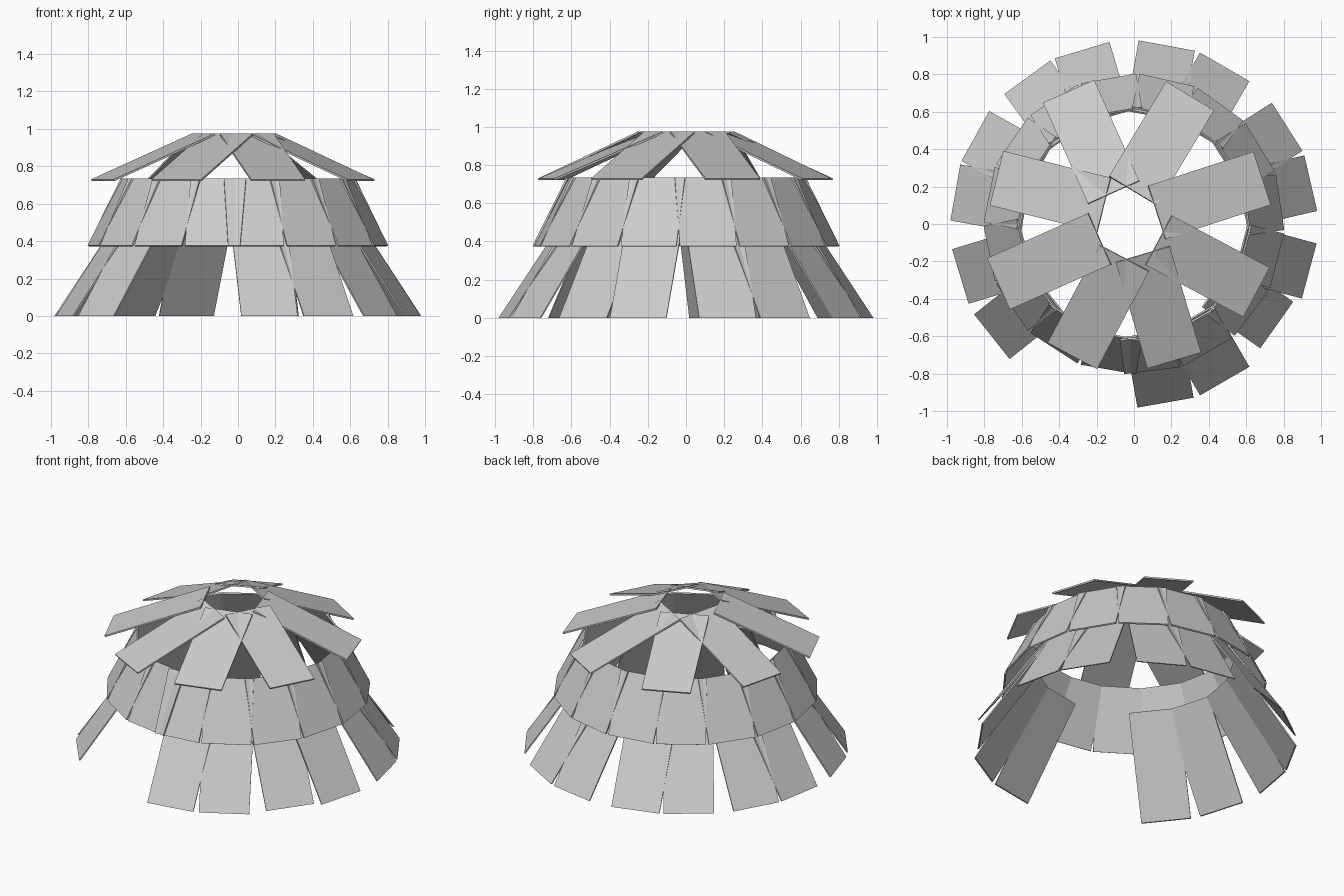
import bpy
from math import cos, sin, radians
from mathutils import Vector

if "Cube" in bpy.data.objects:
    bpy.data.objects.remove(bpy.data.objects["Cube"])

T = 0.01  # plank thickness


def plank(name, low, ang, run, z0, z1, width):
    """Thin board rising from the low edge midpoint inwards, against plan angle ang."""
    a = radians(ang)
    out = Vector((cos(a), sin(a), 0))
    side = Vector((-sin(a), cos(a), 0)) * width / 2
    p0 = Vector((low[0], low[1], z0))
    p1 = p0 - out * run + Vector((0, 0, z1 - z0))
    n = (out * (z1 - z0) + Vector((0, 0, run))).normalized() * T
    top = [p0 - side, p0 + side, p1 + side, p1 - side]
    verts = top + [v - n for v in top]
    for v in verts:
        v.z = max(v.z, 0)
    faces = [(0, 1, 2, 3), (7, 6, 5, 4)]
    faces += [(i, i + 4, (i + 1) % 4 + 4, (i + 1) % 4) for i in range(4)]
    me = bpy.data.meshes.new(name)
    me.from_pydata(verts, [], faces)
    ob = bpy.data.objects.new(name, me)
    bpy.context.collection.objects.link(ob)


def ring_point(r, ang):
    return r * cos(radians(ang)), r * sin(radians(ang))


# bottom wall, with a doorway left open at the front left
for ang in (-80, -60, -35.3, -15, 13, 32.4, 60, 79.6,
            106.6, 126, 151, 170, 196.8, 218.4):
    r = 0.935 if ang == -35.3 else 0.97
    plank("wall_plank", ring_point(r, ang), ang, 0.375, 0, 0.56, 0.305)

# middle wall, sixteen planks
for i in range(16):
    ang = -83 + 22.87 * i
    plank("middle_plank", ring_point(0.79, ang), ang, 0.18, 0.377, 0.735, 0.3)

# roof planks: low edge midpoint and plan direction
roof = [(-0.35, 0.71, 114), (0.30, 0.685, 59), (0.685, 0.245, 18),
        (0.655, -0.365, -28), (0.215, -0.73, -73.5), (-0.33, -0.705, 242),
        (-0.725, -0.32, 204), (-0.735, 0.245, 166)]
for x, y, ang in roof:
    plank("roof_plank", (x, y), ang, 0.59, 0.73, 0.975, 0.3)
